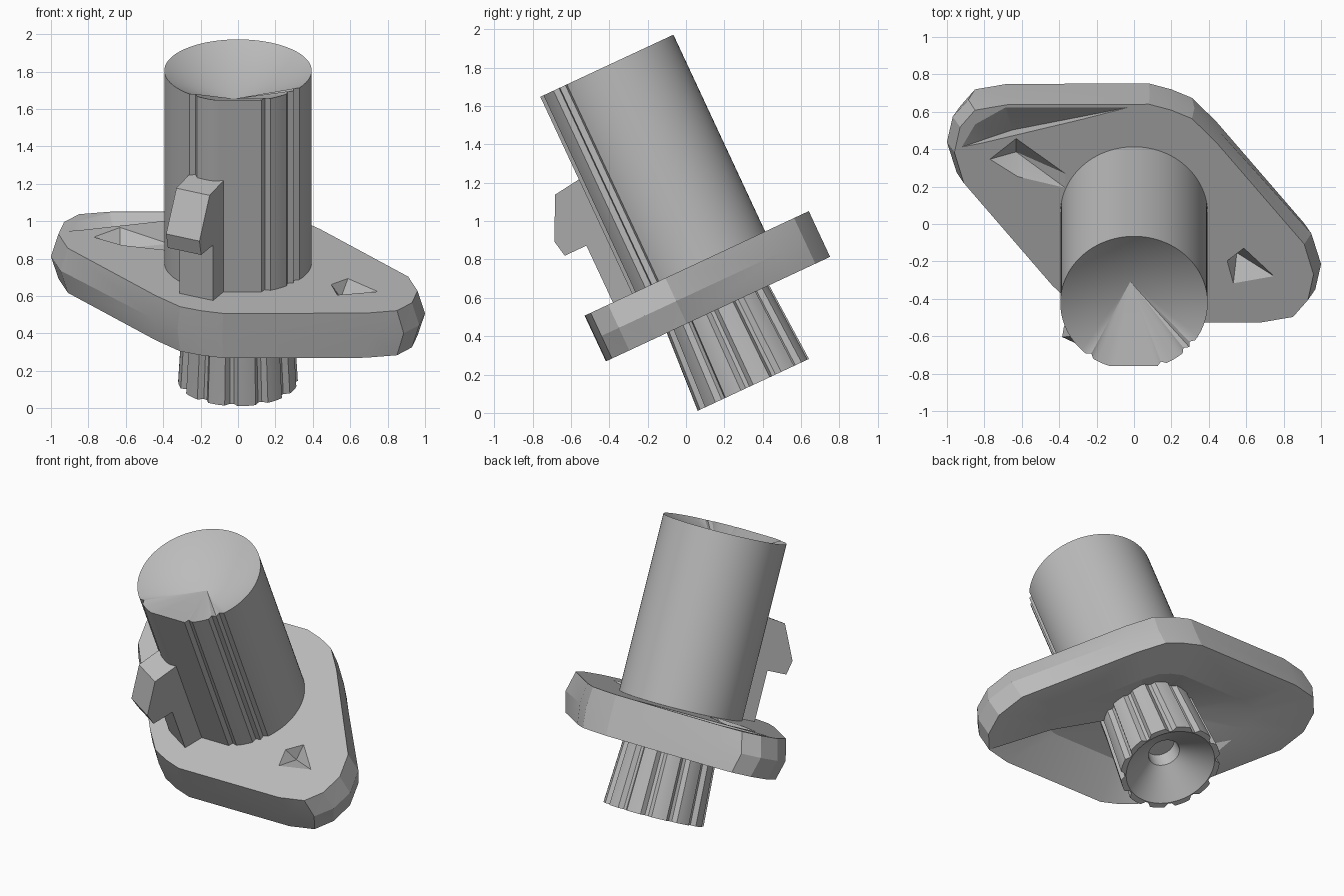
import bpy, bmesh, math
from mathutils import Matrix, Vector

cube = bpy.data.objects.get("Cube")
if cube:
    bpy.data.objects.remove(cube, do_unlink=True)

grey = bpy.data.materials.new("plain_grey")
grey.use_nodes = True
grey.diffuse_color = (0.5, 0.5, 0.5, 1)
grey.node_tree.nodes["Principled BSDF"].inputs["Base Color"].default_value = (0.5, 0.5, 0.5, 1)

MID = 0.38                                     # barrel axis offset in the tilted frame
TILT = Matrix.Rotation(math.radians(25), 4, 'X')


def finish(name, bm, smooth=30):
    """Tilt the part, make it an object and shade it."""
    bmesh.ops.recalc_face_normals(bm, faces=bm.faces)
    bm.transform(TILT)
    mesh = bpy.data.meshes.new(name)
    bm.to_mesh(mesh)
    bm.free()
    mesh.materials.append(grey)
    obj = bpy.data.objects.new(name, mesh)
    bpy.context.collection.objects.link(obj)
    if smooth:
        bpy.ops.object.select_all(action='DESELECT')
        obj.select_set(True)
        bpy.context.view_layer.objects.active = obj
        bpy.ops.object.shade_smooth_by_angle(angle=math.radians(smooth))
    return obj


def skin(bm, rings):
    """Join vertex rings of equal length with quads."""
    for a, b in zip(rings, rings[1:]):
        n = len(a)
        for i in range(n):
            j = (i + 1) % n
            bm.faces.new((a[i], a[j], b[j], b[i]))


def turned(name, count, rings, radius, tip):
    """Stack of rings whose outline follows radius(angle, index), ending in a tip or flat."""
    bm = bmesh.new()
    loops = []
    for w, scale, cut in rings:
        loop = []
        for i in range(count):
            a = math.tau * i / count
            r = radius(a, i) * scale if cut else scale
            loop.append(bm.verts.new((r * math.sin(a), MID - r * math.cos(a), w)))
        loops.append(loop)
    skin(bm, loops)
    bm.faces.new(loops[0])
    if tip is None:
        bm.faces.new(loops[-1])
    else:
        point = bm.verts.new(tip)
        for i in range(count):
            bm.faces.new((loops[-1][i], loops[-1][(i + 1) % count], point))
    return finish(name, bm)


# Barrel with a slightly flattened front, narrow grooves and a shallow conical top
GROOVES = [math.radians(d) for d in (-36, 24, 46, 53)]


def barrel_radius(a, i):
    a = (a + math.pi) % math.tau - math.pi
    r = 0.374 if any(abs(a - g) < 0.034 for g in GROOVES) else 0.394
    return min(r, 0.372 / math.cos(a)) if abs(a) < 1 else r


turned("barrel", 96, [(0.62, 1, True), (1.815, 1, True)], barrel_radius, (-0.02, 0.42, 1.63))


# Fluted hub with a dished end and a small bore
def hub_radius(a, i):
    return 0.32 if i % 7 < 5 else 0.293


turned("fluted_hub", 84,
       [(0.62, 0.9, True), (0.42, 0.92, True), (-0.016, 1, True), (-0.016, 0.285, False),
        (0.13, 0.1, False), (0.22, 0.09, False)], hub_radius, None)

# Flange: half of the lozenge outline, turned half round for the rest
half = [(0.08, 1.025), (0.2, 0.99), (0.31, 0.94), (0.44, 0.8), (0.91, 0.2),
        (0.96, 0.02), (0.93, -0.13), (0.85, -0.23), (0.68, -0.262)]
outline = half + [(-x, 2 * MID - v) for x, v in half]
bm = bmesh.new()
top = [bm.verts.new((x, v, 0.683)) for x, v in outline]
middle = [bm.verts.new((x * 1.042, v, 0.55)) for x, v in outline]
bottom = [bm.verts.new((x, v, 0.42)) for x, v in outline]
lip, collar = [], []
for x, v in outline:
    ix, iv = x * 0.62, MID + (v - MID) * 0.62
    front = 0.35 * ix + 0.94 * (iv - MID) < -0.1
    lip.append(bm.verts.new((ix, iv, 0.55 if front else 0.42)))
    # The underside dishes in towards the hub
    size = math.hypot(ix, iv - MID)
    collar.append(bm.verts.new((ix / size * 0.27, MID + (iv - MID) / size * 0.27,
                                0.56 if front else 0.48)))
skin(bm, [top, middle, bottom, lip, collar])
bm.faces.new(top)
bm.faces.new(collar)
bmesh.ops.triangulate(bm, faces=bm.faces)
flange = finish("flange", bm, 0)


# Sunken pockets in the flange top
def pocket(name, rim, deep):
    bm = bmesh.new()
    for x, v in rim:
        for w in (0.688, 0.75):
            bm.verts.new((x, v, w))
    bm.verts.new(deep)
    bmesh.ops.convex_hull(bm, input=bm.verts)
    cutter = finish(name, bm, 0)
    cutter.hide_render = True
    cutter.hide_viewport = True
    mod = flange.modifiers.new(name, 'BOOLEAN')
    mod.operation = 'DIFFERENCE'
    mod.solver = 'EXACT'
    mod.object = cutter


pocket("right_pocket_cutter", [(0.59, 0.18), (0.76, 0.005), (0.53, -0.04), (0.495, 0.1)],
       (0.55, 0.11, 0.6))
pocket("left_pocket_cutter", [(-0.935, 0.77), (-0.86, 0.91), (-0.69, 1.015), (0, 1.015), (-0.64, 0.86)],
       (-0.65, 0.83, 0.59))
pocket("trench_cutter", [(-0.78, 0.7), (-0.63, 0.83), (-0.35, 0.61), (-0.35, 0.52), (-0.62, 0.59)],
       (-0.63, 0.71, 0.61))
bpy.context.view_layer.update()
bpy.ops.object.select_all(action='DESELECT')
flange.select_set(True)
bpy.context.view_layer.objects.active = flange
for mod in list(flange.modifiers):
    bpy.ops.object.modifier_apply(modifier=mod.name)
bpy.ops.object.shade_smooth_by_angle(angle=math.radians(15))

# Hooked catch standing on the flange, swung round to the front right of the barrel
profile = [(0.3, 0.67), (0.49, 0.67), (0.49, 1.01), (0.63, 1.01), (0.65, 1.1), (0.53, 1.32), (0.36, 1.34)]
bm = bmesh.new()
sides = [[bm.verts.new((x, -r, w)) for r, w in profile] for x in (-0.1, 0.1)]
skin(bm, sides)
for side in sides:
    bm.faces.new(side)
bm.transform(Matrix.Translation(Vector((0, MID, 0))) @ Matrix.Rotation(math.radians(-27), 4, 'Z'))
finish("hooked_catch", bm, 20)
